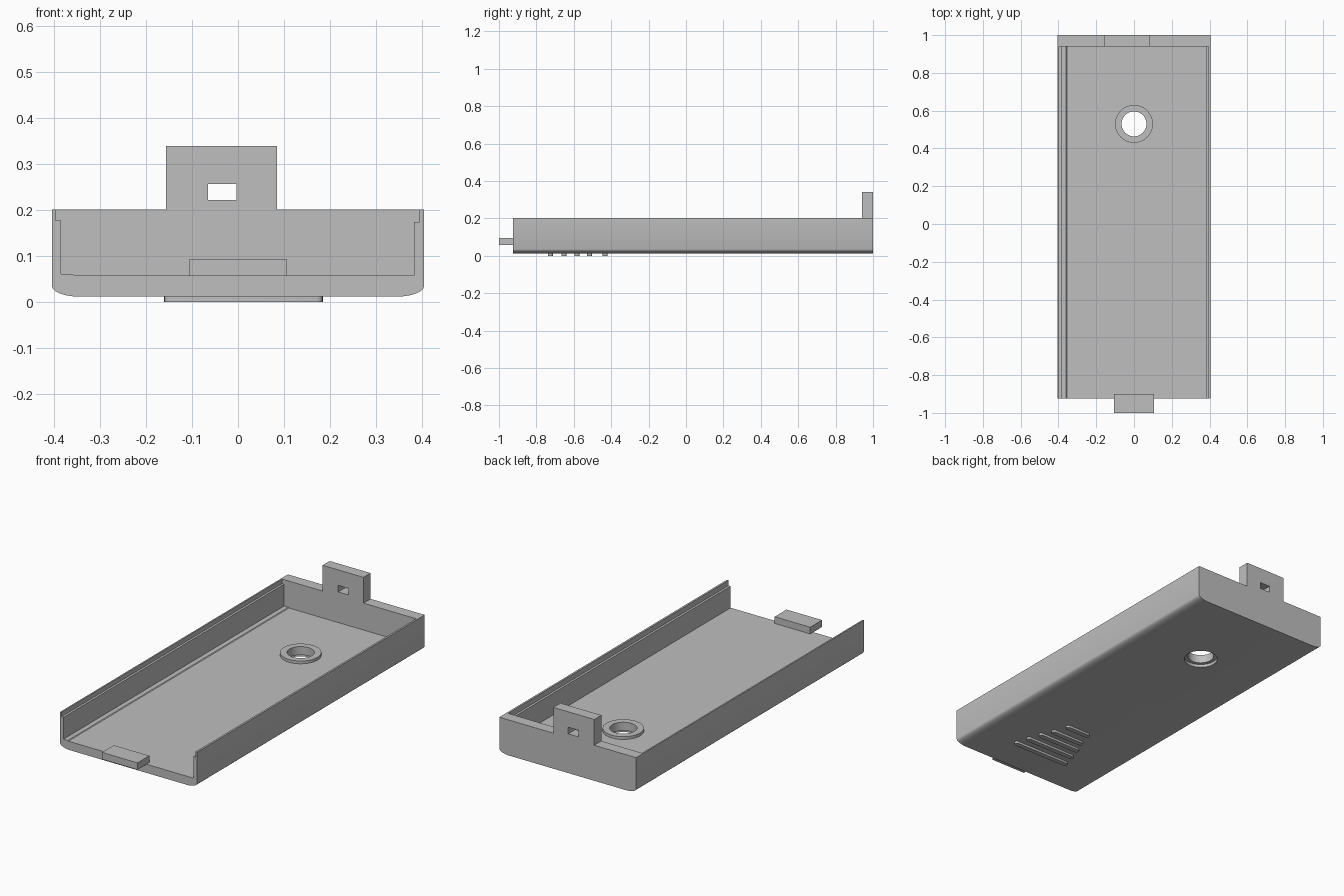
import bpy
import bmesh
import math
from mathutils import Matrix

if "Cube" in bpy.data.objects:
    bpy.data.objects.remove(bpy.data.objects["Cube"])

grey = bpy.data.materials.new("light_grey_plastic")
grey.diffuse_color = (0.52, 0.52, 0.52, 1)
grey.use_nodes = True
grey.node_tree.nodes["Principled BSDF"].inputs["Base Color"].default_value = grey.diffuse_color


def finish(name, bm):
    bmesh.ops.recalc_face_normals(bm, faces=bm.faces)
    mesh = bpy.data.meshes.new(name)
    bm.to_mesh(mesh)
    bm.free()
    mesh.materials.append(grey)
    ob = bpy.data.objects.new(name, mesh)
    bpy.context.collection.objects.link(ob)
    return ob


def extrude(name, points, start, end, axis="y"):
    """Closed outline, (x, z) pushed along y or (x, y) pushed along z."""
    bm = bmesh.new()
    place = (lambda a, b, d: (a, d, b)) if axis == "y" else (lambda a, b, d: (a, b, d))
    face = bm.faces.new([bm.verts.new(place(a, b, start)) for a, b in points])
    moved = bmesh.ops.extrude_face_region(bm, geom=[face])["geom"]
    step = place(0, 0, end - start)
    bmesh.ops.translate(bm, vec=step, verts=[v for v in moved if isinstance(v, bmesh.types.BMVert)])
    return finish(name, bm)


def box(name, x0, x1, y0, y1, z0, z1):
    return extrude(name, [(x0, z0), (x1, z0), (x1, z1), (x0, z1)], y0, y1)


def disc(name, y, r, z0, z1, sides=48):
    bm = bmesh.new()
    bmesh.ops.create_cone(bm, cap_ends=True, segments=sides, radius1=r, radius2=r, depth=z1 - z0,
                          matrix=Matrix.Translation((0, y, (z0 + z1) / 2)))
    return finish(name, bm)


def boolean(target, other, operation):
    mod = target.modifiers.new("cut", "BOOLEAN")
    mod.operation = operation
    mod.solver = "EXACT"
    mod.object = other
    bpy.context.view_layer.objects.active = target
    bpy.ops.object.modifier_apply(modifier=mod.name)
    bpy.data.objects.remove(other)


# Cover shell: block with softly curved lower corners
W, TOP, BASE, FLOOR = 0.405, 0.202, 0.012, 0.058
corner = [(0.345 + 0.06 * math.sin(a), 0.035 - 0.023 * math.cos(a))
          for a in [math.radians(15 * i) for i in range(7)]]
outline = corner + [(W, TOP), (-W, TOP)] + [(-x, z) for x, z in reversed(corner)]
cover = extrude("cover_shell", outline, -0.925, 1.0)

# Open tray with a stepped rim and a shallow floor fillet
tray = [(0.383, FLOOR), (0.383, 0.174), (0.395, 0.174), (0.395, 0.25), (-0.397, 0.25),
        (-0.397, 0.178), (-0.385, 0.178), (-0.385, 0.061), (-0.36, 0.061), (-0.356, FLOOR)]
boolean(cover, extrude("tray_cutter", tray, -1.1, 0.94), "DIFFERENCE")

# Latch tab with its window on the end wall
boolean(cover, box("latch_tab", -0.157, 0.085, 0.94, 1.0, 0.15, 0.34), "UNION")
boolean(cover, box("window_cutter", -0.065, -0.003, 0.9, 1.1, 0.222, 0.257), "DIFFERENCE")

# Raised ring, screw hole and recess underneath
HOLE_Y = 0.53
boolean(cover, disc("ring", HOLE_Y, 0.1, 0.04, 0.073), "UNION")
boolean(cover, disc("hole_cutter", HOLE_Y, 0.066, -0.1, 0.2), "DIFFERENCE")
boolean(cover, disc("recess_cutter", HOLE_Y, 0.084, -0.1, 0.028), "DIFFERENCE")

# Front tongue
tongue = box("front_tongue", -0.105, 0.105, -1.0, -0.9, 0.057, 0.094)

# Grip ridges underneath, round-ended and shortening toward the back
parts = [cover, tongue]
R = 0.0135
for i, (y, length) in enumerate([(-0.725, 0.345), (-0.652, 0.305), (-0.582, 0.26),
                                 (-0.515, 0.2), (-0.432, 0.15)]):
    pts = []
    for side, first in ((1, -90), (-1, 90)):
        cx = 0.012 + side * (length / 2 - R)
        for k in range(9):
            a = math.radians(first + 22.5 * k)
            pts.append((cx + R * math.cos(a), y + R * math.sin(a)))
    parts.append(extrude(f"grip_ridge_{i + 1}", pts, 0.0, 0.016, "z"))

# Smooth only the curved surfaces
bpy.ops.object.select_all(action="DESELECT")
for ob in parts:
    ob.select_set(True)
bpy.context.view_layer.objects.active = cover
bpy.ops.object.shade_smooth_by_angle(angle=math.radians(30))
